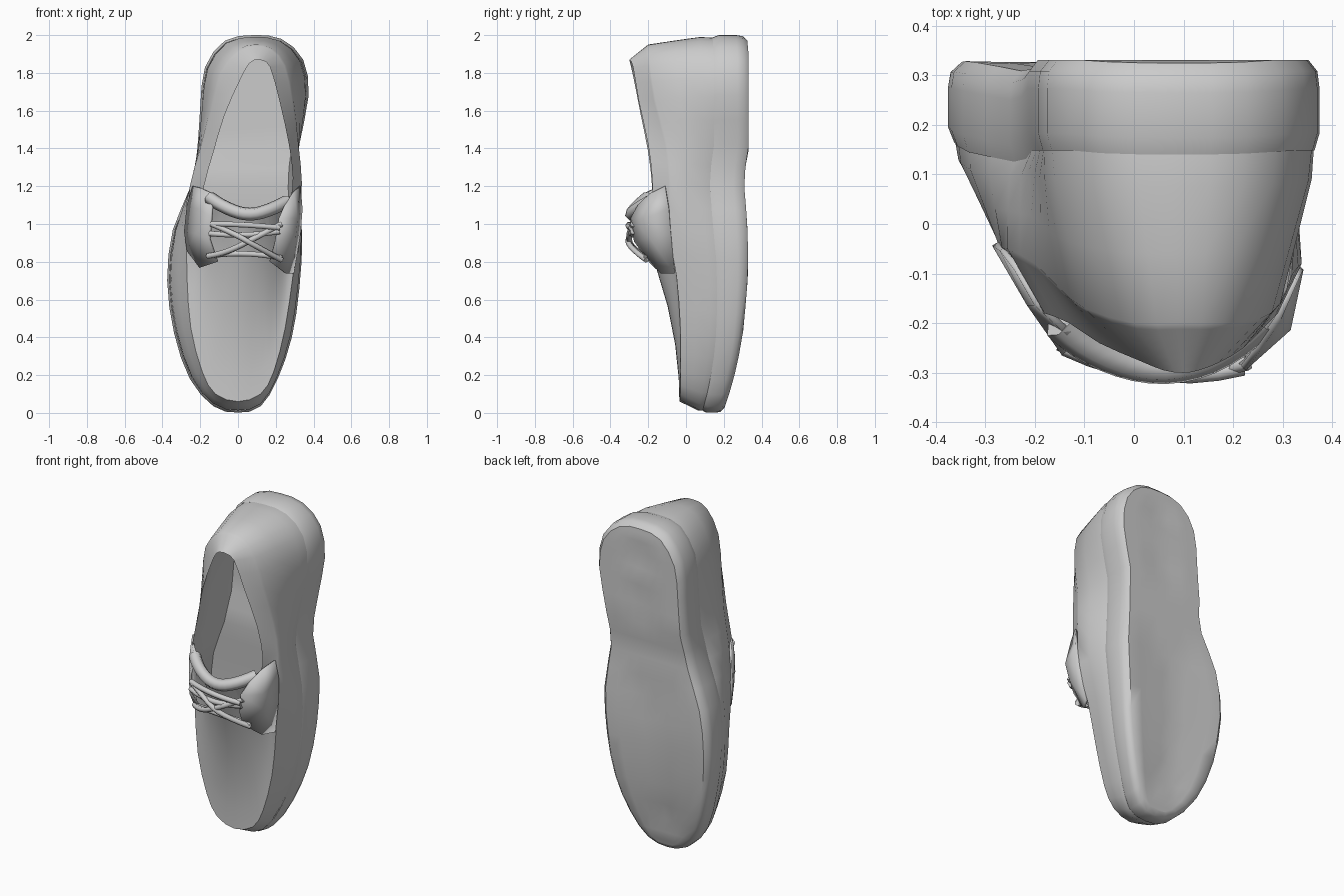
import bpy, bmesh, math
from mathutils import Vector

if "Cube" in bpy.data.objects:
    bpy.data.objects.remove(bpy.data.objects["Cube"])

# Stations run around the shoe: toe, right side, heel (11), left side.
SOLE = [(0, .0), (.12, .035), (.21, .18), (.285, .4), (.325, .66), (.34, .95), (.31, 1.2), (.325, 1.42),
        (.374, 1.68), (.345, 1.87), (.23, 1.98), (.08, 2.0), (-.07, 1.97), (-.175, 1.83), (-.2, 1.62),
        (-.215, 1.4), (-.25, 1.2), (-.345, .97), (-.375, .7), (-.338, .42), (-.255, .18), (-.13, .035)]
EDGE = [(0, .06, -.035), (.12, .1, -.03), (.19, .22, -.03), (.25, .45, -.03), (.29, .72, -.05),
        (.325, .97, -.09), (.338, 1.22, -.08), (.32, 1.42, -.1), (.295, 1.65, -.16), (.255, 1.84, -.19),
        (.18, 1.93, -.2), (.09, 1.95, -.2), (0, 1.92, -.2), (-.1, 1.8, -.17), (-.15, 1.6, -.13),
        (-.2, 1.4, -.08), (-.255, 1.2, -.05), (-.27, .95, -.05), (-.27, .72, -.03), (-.25, .45, -.03),
        (-.19, .22, -.03), (-.12, .1, -.03)]
OPENING = [(.05, 1.07, -.285), (.09, 1.07, -.28), (.14, 1.08, -.265), (.19, 1.09, -.245), (.23, 1.12, -.22),
           (.28, 1.15, -.18), (.29, 1.25, -.18), (.27, 1.42, -.2), (.22, 1.65, -.25), (.17, 1.83, -.28),
           (.13, 1.865, -.295), (.1, 1.87, -.3), (.06, 1.85, -.295), (.01, 1.76, -.275), (-.07, 1.58, -.24),
           (-.13, 1.38, -.2), (-.18, 1.2, -.18), (-.17, 1.13, -.19), (-.1, 1.1, -.23), (-.05, 1.08, -.26),
           (0, 1.07, -.275), (.02, 1.07, -.28)]
BACK = [(0, .195), (.1, .23), (.25, .272), (.45, .307), (.75, .332), (1.0, .327), (1.25, .306),
        (1.38, .333), (1.9, .333), (2.1, .315)]


def back_y(z):
    for (a, ya), (b, yb) in zip(BACK, BACK[1:]):
        if z <= b:
            return ya + (yb - ya) * max(0, z - a) / (b - a)
    return BACK[-1][1]


def smooth_ring(pts):
    """Double the points of a closed ring with Catmull-Rom midpoints."""
    n, out = len(pts), []
    for i in range(n):
        a, b, c, d = (pts[(i + k) % n] for k in (-1, 0, 1, 2))
        out += [b, (b + c) * .5625 - (a + d) * .0625]
    return out


def inset(ring, f):
    n = len(ring)
    out = []
    for i, p in enumerate(ring):
        cx = (p.x + ring[-i % n].x) / 2
        out.append(Vector((cx + (p.x - cx) * f, p.y, 1 + (p.z - 1) * (1 - (1 - f) * .35))))
    return out


def add_object(name, bm, angle=40):
    bmesh.ops.recalc_face_normals(bm, faces=bm.faces)
    me = bpy.data.meshes.new(name)
    bm.to_mesh(me)
    bm.free()
    ob = bpy.data.objects.new(name, me)
    bpy.context.collection.objects.link(ob)
    bpy.ops.object.select_all(action='DESELECT')
    ob.select_set(True)
    bpy.context.view_layer.objects.active = ob
    bpy.ops.object.shade_smooth_by_angle(angle=math.radians(angle))
    return ob


def loft(bm, rings):
    vs = [[bm.verts.new(p) for p in r] for r in rings]
    n = len(vs[0])
    for a, b in zip(vs, vs[1:]):
        for i in range(n):
            bm.faces.new((a[i], a[(i + 1) % n], b[(i + 1) % n], b[i]))
    return vs


def cap(bm, ring, cols, depth):
    """Close a ring with cross rows joining left and right stations."""
    n = len(ring)
    h = n // 2
    rows = []
    for i in range(1, h):
        a, b = ring[i], ring[-i]
        mid = []
        for k in range(1, cols):
            p = a.co.lerp(b.co, k / cols)
            p.y -= depth(i, k, p.z)
            mid.append(bm.verts.new(p))
        rows.append([a] + mid + [b])
    for r, s in zip(rows, rows[1:]):
        for k in range(cols):
            bm.faces.new((r[k], r[k + 1], s[k + 1], s[k]))
    bm.faces.new([ring[0]] + rows[0])
    bm.faces.new([ring[h]] + rows[-1])


sole = smooth_ring([Vector((x, 0, z)) for x, z in SOLE])
edge = smooth_ring([Vector((x, y, z)) for x, z, y in EDGE])
mouth = smooth_ring([Vector((x, y, z)) for x, z, y in OPENING])
N = len(sole)


def sole_ring(f, drop):
    return [Vector((p.x, back_y(p.z) - drop * min(1, .6 + .4 * p.z), max(p.z, .002))) for p in inset(sole, f)]


def wall_ring(base, t):
    return [a.lerp(b, t) for a, b in zip(base, edge)]


def top_ring(t):
    out = []
    for i, (a, b) in enumerate(zip(edge, mouth)):
        power = 2 if min(i, N - i) < 9 else (1.4 if min(i, N - i) < 12 else 1)
        p = a.lerp(b, t)
        p.y = a.y + (b.y - a.y) * t ** power
        out.append(p)
    return out


# Outsole with a shallow tread on the forefoot
def tread(i, k, z):
    if .2 < z < 1.0:
        return .024 if k == 4 or (i % 2 == 0 and k in (2, 3, 5, 6)) else .002
    return .012 if 1.3 < z < 1.85 and i % 3 == 0 and 2 < k < 6 else 0


bm = bmesh.new()
rings = loft(bm, [sole_ring(.965, .185), sole_ring(1, .15), sole_ring(1, .06), sole_ring(.985, .025), sole_ring(.92, .002)])
cap(bm, rings[-1], 8, tread)
add_object("outsole", bm)

# Upper: side walls, vamp and heel collar up to the opening
bm = bmesh.new()
base = sole_ring(.96, .18)
loft(bm, [base, wall_ring(sole_ring(1, .18), .2), wall_ring(sole_ring(1.01, .17), .6), edge]
     + [top_ring(t) for t in (.12, .3, .5, .7, .85, 1)])
add_object("upper", bm)

# Lining and insole inside the opening
bm = bmesh.new()
under = [p + Vector((0, .03, 0)) for p in inset(top_ring(.5), .96)]
side = [p + Vector((0, .06, 0)) for p in inset(edge, .9)]
rings = loft(bm, [mouth, under, side, sole_ring(.84, .15)])
cap(bm, rings[-1], 4, lambda i, k, z: 0)
add_object("lining", bm)


# Lace flaps on both sides of the throat
def flap(name, rows):
    bm = bmesh.new()
    vs = [[bm.verts.new((x, y, z)) for x, z, y in r] for r in rows]
    for a, b in zip(vs, vs[1:]):
        for i in range(len(a) - 1):
            bm.faces.new((a[i], a[i + 1], b[i + 1], b[i]))
    ob = add_object(name, bm)
    m = ob.modifiers.new("thickness", 'SOLIDIFY')
    m.thickness, m.offset = .014, 0


flap("left_lace_flap", [[(-.265, .86, -.05), (-.2, .77, -.11), (-.11, .8, -.18)],
                        [(-.28, .96, -.04), (-.22, .95, -.14), (-.15, .92, -.24)],
                        [(-.265, 1.1, -.05), (-.21, 1.08, -.16), (-.14, 1.04, -.26)],
                        [(-.235, 1.2, -.09), (-.195, 1.19, -.16), (-.13, 1.16, -.22)]])
flap("right_lace_flap", [[(.29, .74, -.06), (.25, .74, -.13), (.17, .8, -.19)],
                         [(.325, .95, -.08), (.3, .93, -.19), (.2, .91, -.27)],
                         [(.335, 1.08, -.09), (.31, 1.03, -.21), (.22, 1.03, -.29)],
                         [(.325, 1.2, -.11), (.29, 1.16, -.19), (.25, 1.1, -.25)]])


# Tongue roll and laces as round cords
def cord(name, pts, radius):
    cu = bpy.data.curves.new(name, 'CURVE')
    cu.dimensions = '3D'
    cu.bevel_depth, cu.bevel_resolution, cu.resolution_u = radius, 1, 4
    cu.use_fill_caps = True
    sp = cu.splines.new('NURBS')
    sp.points.add(len(pts) - 1)
    for q, (x, z, y) in zip(sp.points, pts):
        q.co = (x, y, z, 1)
    sp.use_endpoint_u, sp.order_u = True, 3
    bpy.context.collection.objects.link(bpy.data.objects.new(name, cu))


cord("tongue_roll", [(-.15, 1.14, -.2), (-.1, 1.1, -.25), (.05, 1.04, -.3), (.19, 1.08, -.26), (.26, 1.12, -.19)], .035)
LACES = [[(-.16, .83, -.19), (-.08, .84, -.25), (.08, .92, -.32), (.23, 1.0, -.28)],
         [(-.14, 1.0, -.25), (-.02, .95, -.3), (.1, .88, -.31), (.23, .81, -.21)],
         [(-.15, .95, -.24), (.03, .93, -.32), (.22, .96, -.28)],
         [(-.16, .83, -.19), (.03, .86, -.26), (.23, .82, -.21)],
         [(-.14, 1.0, -.25), (.04, 1.0, -.335), (.22, .98, -.29)]]
for i, path in enumerate(LACES):
    cord(f"lace_{i + 1}", path, .016)
